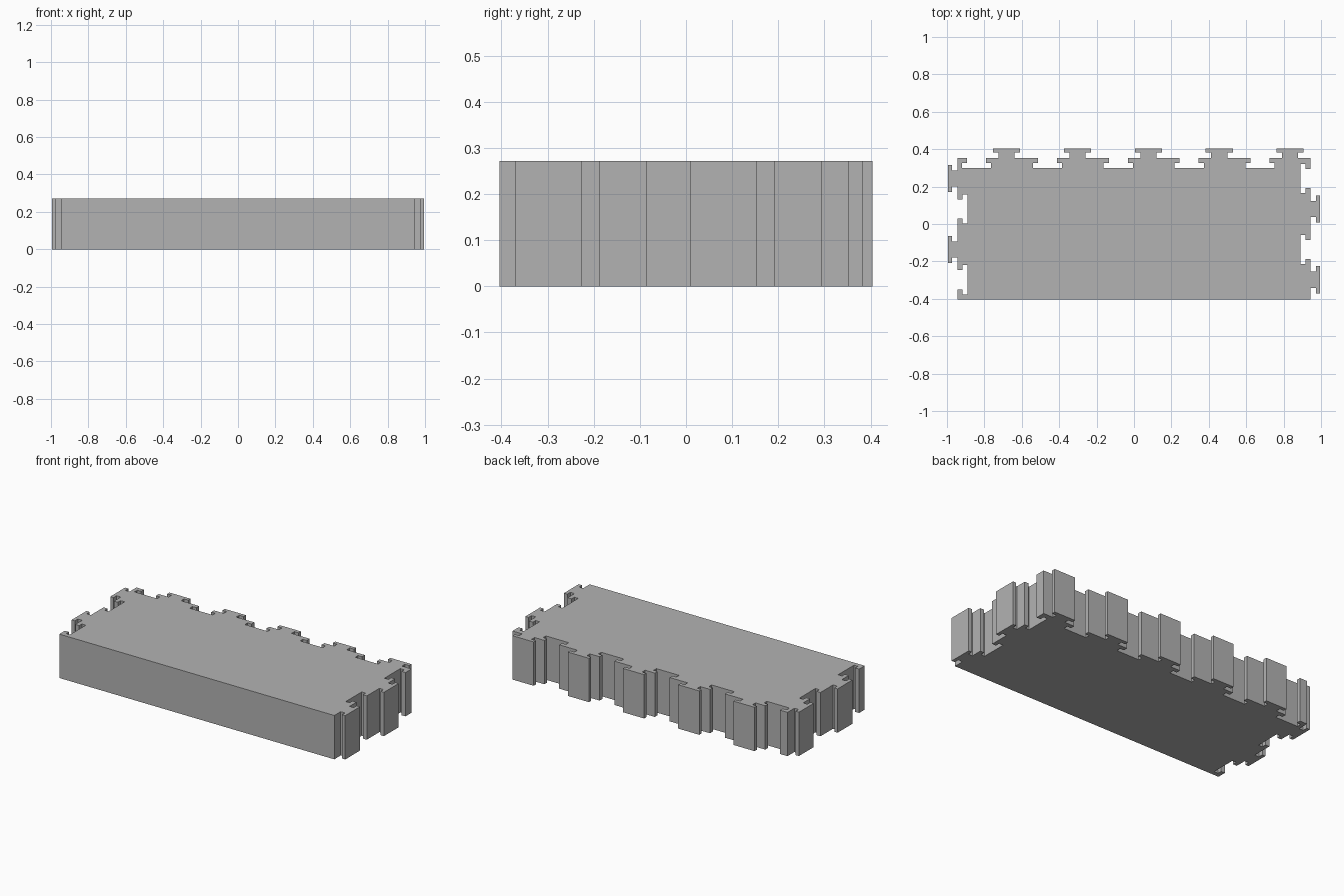
import bpy
import bmesh
from mathutils import Vector

cube = bpy.data.objects.get("Cube")
if cube:
    bpy.data.objects.remove(cube, do_unlink=True)

HEIGHT = 0.272
SIDE, BACK, FRONT = 0.944, 0.353, -0.404   # body edges without the tabs
PITCH = 0.379                             # repeat of the interlocking pattern

# Half profiles as (half width, offset outward from the edge)
TAB = [(0.043, 0), (0.043, 0.029), (0.0725, 0.029), (0.0725, 0.0515)]
SOCKET = [(0.051, 0), (0.051, -0.027), (0.078, -0.027), (0.078, -0.054)]


def feature(centre, half):
    """Mirror a half profile about its centre to get a full T shape."""
    return ([(centre - w, o) for w, o in half] +
            [(centre + w, o) for w, o in reversed(half)])


def edge(start, direction, outward, features):
    """Walk along one edge, placing T shapes at distances from its start."""
    start, direction, outward = Vector(start), Vector(direction), Vector(outward)
    points = [start]
    for centre, half in sorted(features, key=lambda f: f[0]):
        points += [start + direction * d + outward * o
                   for d, o in feature(centre, half)]
    return points


def repeated(first, half, count):
    return [(first + i * PITCH, half) for i in range(count)]


# Outline, anticlockwise from the front left corner seen from above
UPPER, LOWER = 0.2425, 0.081              # first feature centres on the sides
right_features = (repeated(BACK - UPPER, SOCKET, 2) +
                  repeated(BACK - LOWER, TAB, 2))
right_features = [(BACK - FRONT - d, half) for d, half in right_features]
left_features = (repeated(BACK - UPPER, TAB, 2) +
                 repeated(BACK - LOWER, SOCKET, 2))
back_features = (repeated(SIDE - 0.842, SOCKET, 5) +
                 repeated(SIDE - 0.681, TAB, 5))
back_features = [(2 * SIDE - d, half) for d, half in back_features]

outline = [Vector((-SIDE, FRONT))]
outline += edge((SIDE, FRONT), (0, 1), (1, 0), right_features)
outline += edge((SIDE, BACK), (-1, 0), (0, 1), back_features)
outline += edge((-SIDE, BACK), (0, -1), (-1, 0), left_features)

# Extrude the outline into a solid slab
bm = bmesh.new()
base = bm.faces.new([bm.verts.new((p.x, p.y, 0)) for p in outline])
result = bmesh.ops.extrude_face_region(bm, geom=[base], use_keep_orig=True)
top_verts = [g for g in result["geom"] if isinstance(g, bmesh.types.BMVert)]
bmesh.ops.translate(bm, verts=top_verts, vec=(0, 0, HEIGHT))
bmesh.ops.recalc_face_normals(bm, faces=bm.faces[:])
bmesh.ops.triangulate(bm, faces=[f for f in bm.faces if len(f.verts) > 4])

mesh = bpy.data.meshes.new("interlocking_slab")
bm.to_mesh(mesh)
bm.free()
slab = bpy.data.objects.new("interlocking_slab", mesh)
bpy.context.collection.objects.link(slab)

# Plain grey finish
grey = bpy.data.materials.new("plain_grey")
grey.use_nodes = True
colour = (0.45, 0.45, 0.45, 1)
grey.diffuse_color = colour
grey.node_tree.nodes["Principled BSDF"].inputs["Base Color"].default_value = colour
mesh.materials.append(grey)
